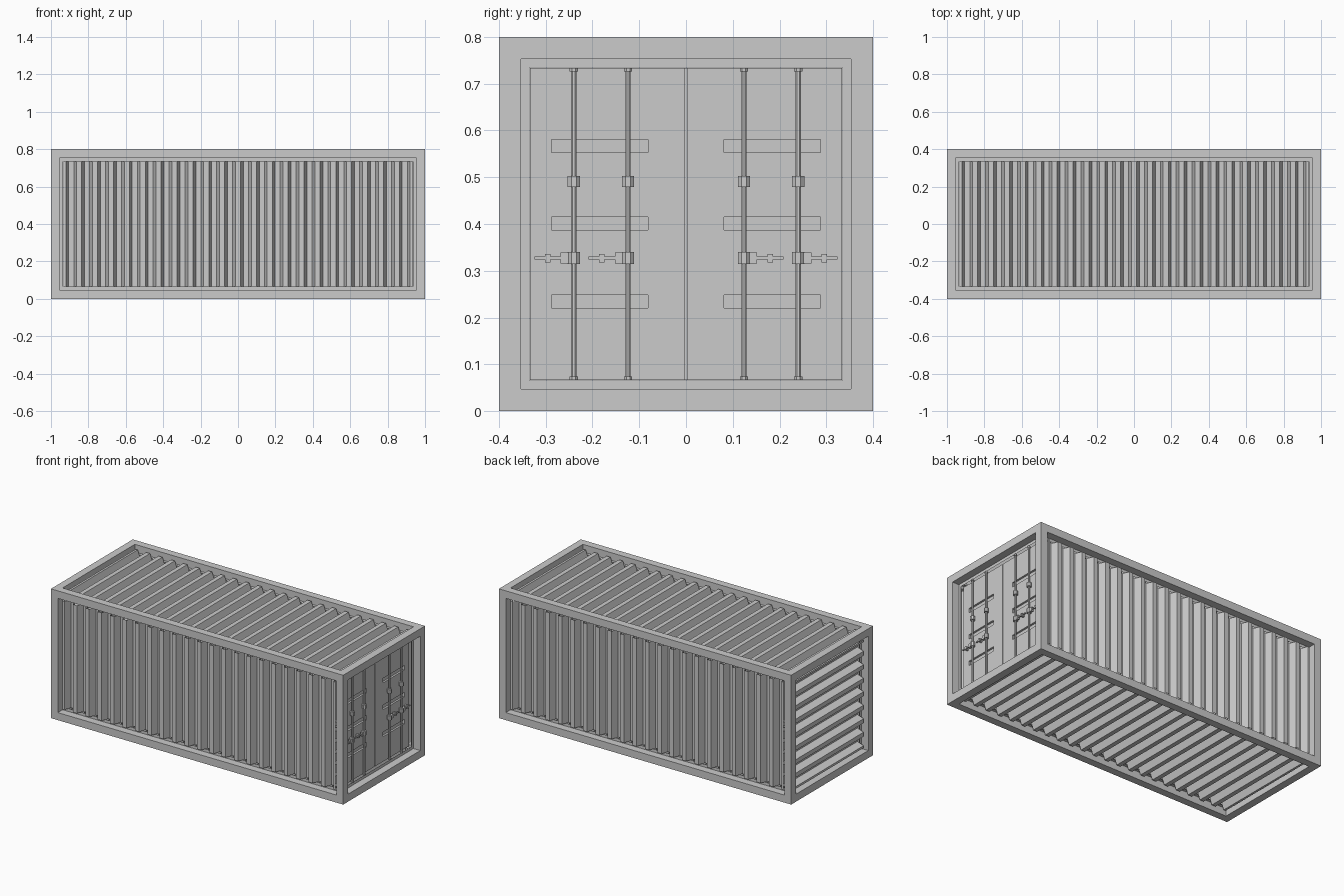
import bpy, bmesh, math
from mathutils import Vector, Matrix

if "Cube" in bpy.data.objects:
    bpy.data.objects.remove(bpy.data.objects["Cube"])

HX, HY, H = 1.0, 0.4, 0.8      # half length, half width, height
RIM = 0.066                    # width of the frame members
DOOR_X = 0.937                 # outer plane of the doors
ROD_X = 0.951


def finish(name, bm):
    me = bpy.data.meshes.new(name)
    bm.to_mesh(me)
    bm.free()
    ob = bpy.data.objects.new(name, me)
    bpy.context.collection.objects.link(ob)
    return ob


def add_box(bm, x, y, z):
    """Box from (min, max) ranges."""
    c = [(a + b) / 2 for a, b in (x, y, z)]
    s = [abs(b - a) for a, b in (x, y, z)]
    bmesh.ops.create_cube(bm, size=1, matrix=Matrix.Translation(c) @ Matrix.Diagonal((*s, 1)))


def add_post(bm, y, z, across):
    """Upright octagonal post, flat side facing out."""
    r = across / 2 / math.cos(math.pi / 8)
    m = Matrix.Translation((ROD_X, y, (z[0] + z[1]) / 2)) @ Matrix.Rotation(math.pi / 8, 4, 'Z')
    bmesh.ops.create_cone(bm, cap_ends=True, segments=8, radius1=r, radius2=r,
                          depth=z[1] - z[0], matrix=m)


# Outer frame: block with a recessed opening on every side
bm = bmesh.new()
add_box(bm, (-HX, HX), (-HY, HY), (0, H))
bmesh.ops.recalc_face_normals(bm, faces=bm.faces)
sides = bm.faces[:]
bmesh.ops.inset_individual(bm, faces=sides, thickness=RIM)
inner = bmesh.ops.extrude_discrete_faces(bm, faces=sides)['faces']
for f in inner:
    f.normal_update()
    bmesh.ops.translate(bm, verts=f.verts, vec=f.normal * -0.065)
bmesh.ops.delete(bm, geom=inner, context='FACES_ONLY')
finish("frame", bm)


# Corrugated wall panels
def corrugated(name, centre, u, v, lu, lv, count):
    u, v, centre = Vector(u), Vector(v), Vector(centre)
    n = u.cross(v)
    step = lu / count
    out, deep = -0.018, -0.06
    profile = [(-lu / 2, out)]
    for i in range(count):
        s = -lu / 2 + i * step
        profile += [(s + 0.16 * step, out), (s + 0.34 * step, deep),
                    (s + 0.66 * step, deep), (s + 0.84 * step, out)]
    profile.append((lu / 2, out))
    bm = bmesh.new()
    rows = [[bm.verts.new(centre + u * s + n * d + v * (k * lv / 2)) for s, d in profile]
            for k in (-1, 1)]
    for i in range(len(profile) - 1):
        bm.faces.new((rows[0][i], rows[0][i + 1], rows[1][i + 1], rows[1][i]))
    finish(name, bm)


L, W = 2 * (HX - RIM), H - 2 * RIM
corrugated("front_wall", (0, -HY, H / 2), (1, 0, 0), (0, 0, 1), L, W, 22)
corrugated("back_wall", (0, HY, H / 2), (-1, 0, 0), (0, 0, 1), L, W, 22)
corrugated("roof", (0, 0, H), (1, 0, 0), (0, 1, 0), L, W, 22)
corrugated("floor", (0, 0, 0), (1, 0, 0), (0, -1, 0), L, W, 22)
corrugated("end_wall", (-HX, 0, H / 2), (0, 0, 1), (0, 1, 0), W, W, 8)

# Strip behind the gap between the doors
bm = bmesh.new()
add_box(bm, (0.915, 0.922), (-0.02, 0.02), (RIM, H - RIM))
finish("door_seal", bm)

for sy, side in ((-1, "left"), (1, "right")):
    # Door leaf with three pressed horizontal slots
    bm = bmesh.new()
    add_box(bm, (0.91, DOOR_X), (sy * 0.003, sy * (HY - RIM)), (RIM, H - RIM))
    door = finish(side + "_door", bm)
    bm = bmesh.new()
    for z in (0.234, 0.401, 0.567):
        add_box(bm, (DOOR_X - 0.012, DOOR_X + 0.02), (sy * 0.081, sy * 0.288), (z - 0.014, z + 0.014))
    cutter = finish(side + "_slot_cutter", bm)
    cutter.hide_render = True
    cutter.hide_viewport = True
    mod = door.modifiers.new("slots", 'BOOLEAN')
    mod.operation = 'DIFFERENCE'
    mod.solver = 'EXACT'
    mod.object = cutter

    for y0, place in ((0.124, "inner"), (0.24, "outer")):
        y = sy * y0
        # Locking rod with end sockets and guide
        bm = bmesh.new()
        add_post(bm, y, (RIM, H - RIM), 0.011)
        add_post(bm, y, (RIM, RIM + 0.008), 0.018)
        add_post(bm, y, (H - RIM - 0.008, H - RIM), 0.018)
        add_post(bm, y, (0.479, 0.503), 0.026)
        finish(f"{side}_{place}_lock_rod", bm)

        # Handle: hub, root block, lever and catch
        bm = bmesh.new()
        add_post(bm, y, (0.314, 0.34), 0.026)
        for a, b, h, d in ((0.010, 0.028, 0.024, 0.007), (0.027, 0.084, 0.006, 0.004)):
            add_box(bm, (ROD_X - d, ROD_X + d), (y + sy * a, y + sy * b),
                    (0.327 - h / 2, 0.327 + h / 2))
        add_box(bm, (DOOR_X - 0.002, ROD_X + 0.007), (y + sy * 0.050, y + sy * 0.062), (0.318, 0.336))
        finish(f"{side}_{place}_handle", bm)
